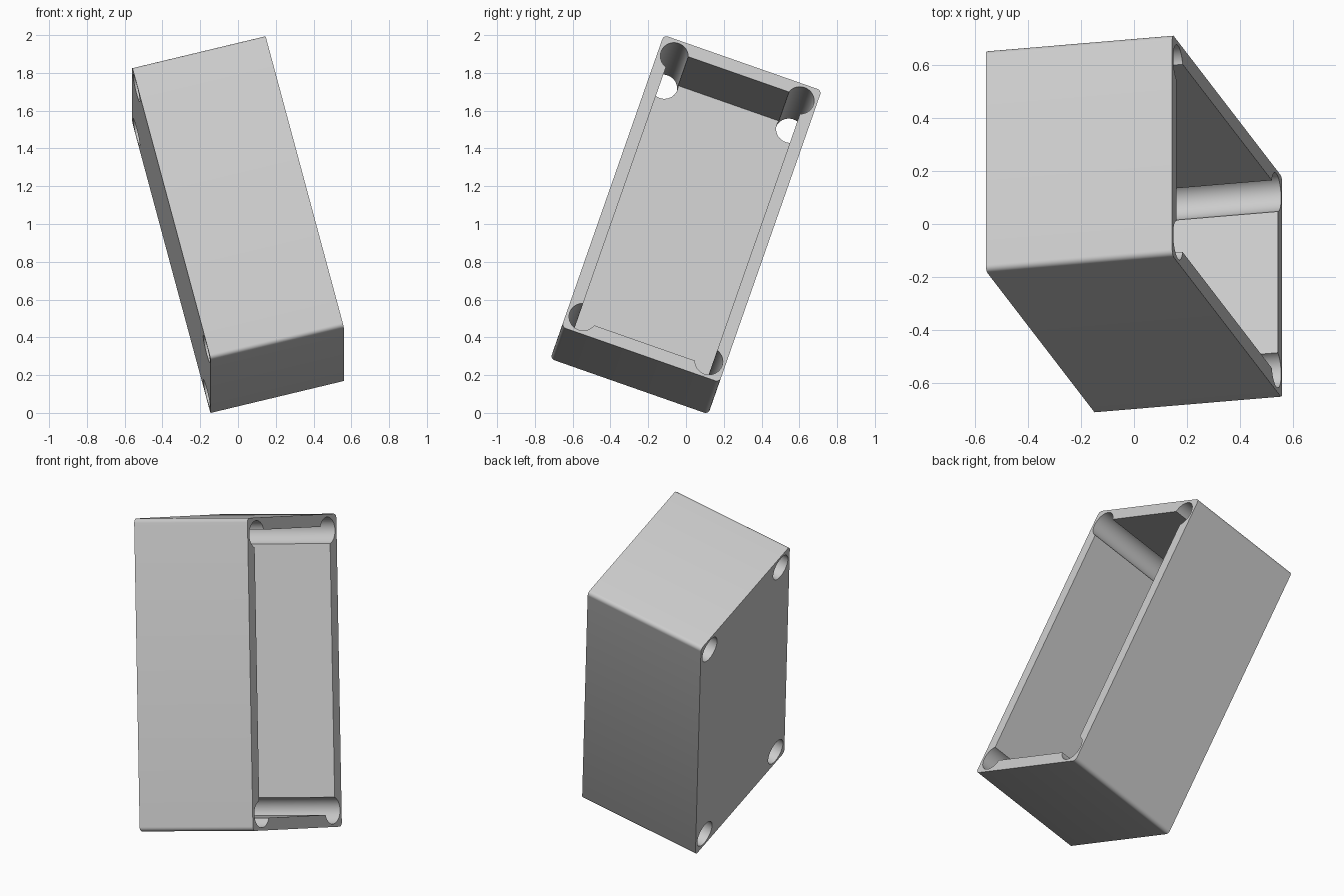
import bpy, bmesh, math
from mathutils import Matrix, Vector

if "Cube" in bpy.data.objects:
    bpy.data.objects.remove(bpy.data.objects["Cube"])

# Local axes: x = depth (open towards +x), y = width, z = height
D, W, H = 0.727, 0.886, 1.689
WALL, ROUND = 0.067, 0.024
HOLE_R, HOLE_INSET = 0.074, 0.09

mat = bpy.data.materials.new("light grey")
mat.use_nodes = True
grey = (0.6, 0.6, 0.6, 1)
mat.diffuse_color = grey
mat.node_tree.nodes["Principled BSDF"].inputs["Base Color"].default_value = grey


def make_object(name, bm):
    mesh = bpy.data.meshes.new(name)
    bm.to_mesh(mesh)
    bm.free()
    obj = bpy.data.objects.new(name, mesh)
    bpy.context.collection.objects.link(obj)
    mesh.materials.append(mat)
    return obj


def box(size, centre=(0, 0, 0), radius=0):
    bm = bmesh.new()
    bmesh.ops.create_cube(bm, size=1, matrix=Matrix.Translation(centre) @ Matrix.Diagonal((*size, 1)))
    if radius:
        # Round only the edges that run along the depth
        edges = [e for e in bm.edges
                 if abs((e.verts[0].co - e.verts[1].co).normalized().x) > 0.9]
        bmesh.ops.bevel(bm, geom=edges, offset=radius, segments=6, profile=0.5, affect='EDGES')
    return bm


# Outer shell block
case = make_object("open_case", box((D, W, H), radius=ROUND))

# Cavity cutter, open at the front rim
cutters = [make_object("cavity_cutter",
                       box((D, W - 2 * WALL, H - 2 * WALL), (WALL, 0, 0)))]

# Corner screw bores running right through the depth
for sy in (-1, 1):
    for sz in (-1, 1):
        bm = bmesh.new()
        place = Matrix.Translation((0, sy * (W / 2 - HOLE_INSET), sz * (H / 2 - HOLE_INSET)))
        bmesh.ops.create_cone(bm, cap_ends=True, segments=48, radius1=HOLE_R, radius2=HOLE_R,
                              depth=D * 1.4, matrix=place @ Matrix.Rotation(math.pi / 2, 4, 'Y'))
        cutters.append(make_object("corner_bore_cutter", bm))

bpy.ops.object.select_all(action='DESELECT')
bpy.context.view_layer.objects.active = case
case.select_set(True)
for cutter in cutters:
    cutter.hide_render = True
    mod = case.modifiers.new("cut", 'BOOLEAN')
    mod.operation = 'DIFFERENCE'
    mod.solver = 'EXACT'
    mod.object = cutter
    bpy.ops.object.modifier_apply(modifier=mod.name)
    bpy.data.objects.remove(cutter)

# Tilt the case and stand its lowest corner on the ground
tilt = Matrix.Rotation(math.radians(-19.3), 4, 'X') @ Matrix.Rotation(math.radians(-14.25), 4, 'Y')
case.data.transform(tilt)
low = min(v.co.z for v in case.data.vertices)
case.data.transform(Matrix.Translation(Vector((0, 0, -low))))

bpy.ops.object.shade_smooth_by_angle(angle=math.radians(30))
